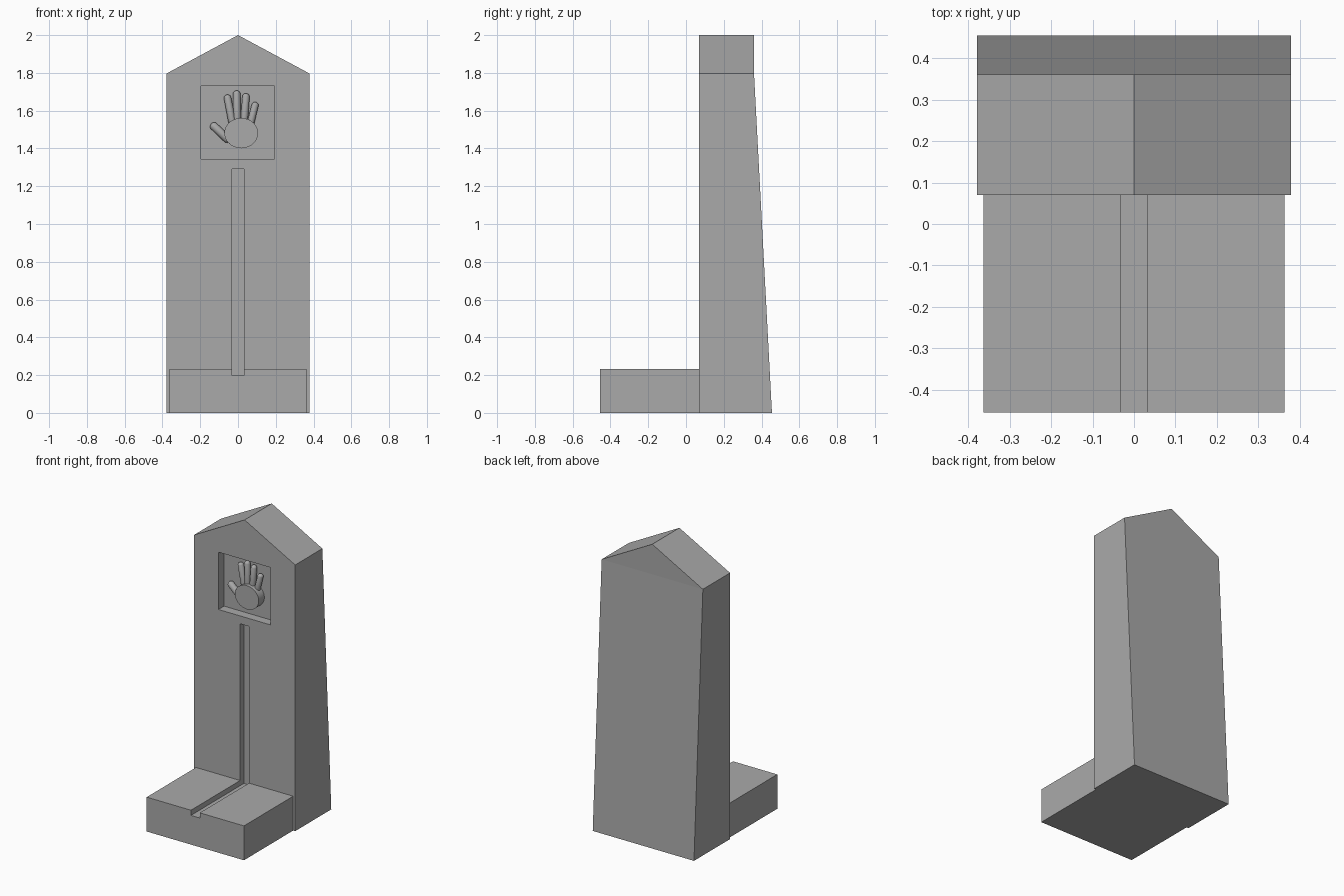
import bpy, bmesh, math
from mathutils import Vector, Matrix

if "Cube" in bpy.data.objects:
    bpy.data.objects.remove(bpy.data.objects["Cube"])

stone = bpy.data.materials.new("stone_grey")
stone.diffuse_color = (0.4, 0.4, 0.4, 1)
stone.use_nodes = True
stone.node_tree.nodes["Principled BSDF"].inputs["Base Color"].default_value = stone.diffuse_color

FRONT = 0.07            # front plane of the upright
RECESS = 0.06           # depth of the hand panel
GROOVE_W = 0.033        # half width of the channel


def finish(name, bm):
    bmesh.ops.recalc_face_normals(bm, faces=bm.faces)
    me = bpy.data.meshes.new(name)
    bm.to_mesh(me)
    bm.free()
    me.materials.append(stone)
    ob = bpy.data.objects.new(name, me)
    bpy.context.collection.objects.link(ob)
    return ob


def extrude_profile(name, pts, y0, y1):
    """Extrude an x-z outline from y0 to y1."""
    bm = bmesh.new()
    face = bm.faces.new([bm.verts.new((x, y0, z)) for x, z in pts])
    out = bmesh.ops.extrude_face_region(bm, geom=[face])
    moved = [g for g in out["geom"] if isinstance(g, bmesh.types.BMVert)]
    bmesh.ops.translate(bm, verts=moved, vec=(0, y1 - y0, 0))
    return finish(name, bm)


def cut(target, x0, x1, z0, z1, depth):
    """Sink a rectangular pocket into the front of the target."""
    box = extrude_profile("cutter", [(x0, z0), (x1, z0), (x1, z1), (x0, z1)],
                          FRONT - 0.1, FRONT + depth)
    box.hide_render = True
    mod = target.modifiers.new("pocket", 'BOOLEAN')
    mod.object, mod.operation, mod.solver = box, 'DIFFERENCE', 'EXACT'
    bpy.context.view_layer.objects.active = target
    bpy.ops.object.modifier_apply(modifier=mod.name)
    bpy.data.objects.remove(box)


def smooth(ob):
    bpy.ops.object.select_all(action='DESELECT')
    ob.select_set(True)
    bpy.context.view_layer.objects.active = ob
    bpy.ops.object.shade_smooth_by_angle(angle=math.radians(40))


# Gabled upright with a sloping back below the eaves
bm = bmesh.new()
outline = [(-0.378, 0), (0.378, 0), (0.378, 1.797), (0, 2.0), (-0.378, 1.797)]
f = [bm.verts.new((x, FRONT, z)) for x, z in outline]
b = [bm.verts.new((x, 0.455 if z == 0 else 0.36, z)) for x, z in outline]
bm.faces.new(f)
bm.faces.new((b[0], b[1], b[2], b[4]))
bm.faces.new((b[2], b[3], b[4]))
for i in range(5):
    j = (i + 1) % 5
    bm.faces.new((f[i], f[j], b[j], b[i]))
upright = finish("upright", bm)
cut(upright, -0.195, 0.193, 1.343, 1.73, RECESS)
cut(upright, -GROOVE_W, GROOVE_W, 0.197, 1.29, 0.04)

# Low plinth with a channel along its top
g = GROOVE_W
extrude_profile("plinth", [(-0.363, 0), (0.363, 0), (0.363, 0.232), (g, 0.232),
                           (g, 0.197), (-g, 0.197), (-g, 0.232), (-0.363, 0.232)],
                -0.455, FRONT)

# Palm disc, flush with the front of the upright
N = 48
palm = extrude_profile("palm", [(0.017 + 0.089 * math.cos(2 * math.pi * i / N),
                                 1.481 + 0.08 * math.sin(2 * math.pi * i / N))
                                for i in range(N)], FRONT, FRONT + RECESS)
smooth(palm)


def finger(name, base, tip, r):
    """Round bar with domed ends, lying against the recess floor."""
    y = FRONT + RECESS - r
    a, c = Vector((base[0], y, base[1])), Vector((tip[0], y, tip[1]))
    d = c - a
    bm = bmesh.new()
    bmesh.ops.create_uvsphere(bm, u_segments=20, v_segments=12, radius=r)
    for v in bm.verts:          # stretch the sphere into a capsule
        if v.co.z > 1e-5:
            v.co.z += d.length
    rot = d.to_track_quat('Z', 'Y').to_matrix().to_4x4()
    bmesh.ops.transform(bm, matrix=Matrix.Translation(a) @ rot, verts=bm.verts)
    smooth(finish(name, bm))


finger("thumb", (-0.058, 1.452), (-0.126, 1.516), 0.022)
finger("index_finger", (-0.03, 1.535), (-0.055, 1.665), 0.02)
finger("middle_finger", (-0.004, 1.54), (-0.007, 1.687), 0.02)
finger("ring_finger", (0.032, 1.54), (0.042, 1.672), 0.02)
finger("little_finger", (0.066, 1.53), (0.09, 1.627), 0.019)
